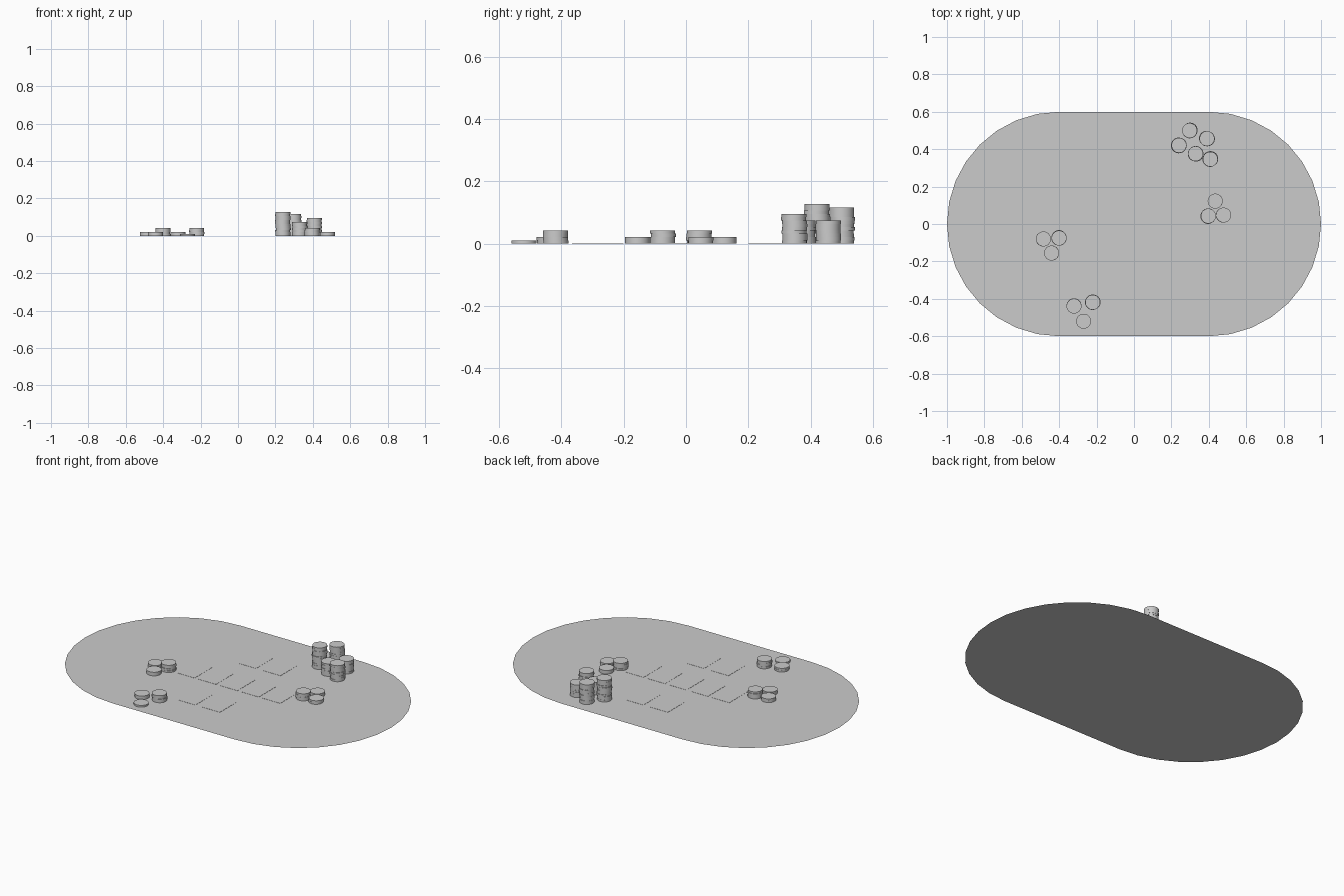
import bpy, bmesh, math, random

if "Cube" in bpy.data.objects:
    bpy.data.objects.remove(bpy.data.objects["Cube"])

random.seed(4)
CHIP_R, CHIP_H = 0.04, 0.0106
CARD_W, CARD_L, CARD_H = 0.115, 0.165, 0.001


def finish(bm, name):
    mesh = bpy.data.meshes.new(name)
    bm.to_mesh(mesh)
    bm.free()
    obj = bpy.data.objects.new(name, mesh)
    bpy.context.collection.objects.link(obj)
    return obj


def stadium(half_straight, radius, steps):
    """Outline of two half circles joined by straight sides."""
    pts = []
    for side, start in ((1, -90), (-1, 90)):
        for i in range(steps + 1):
            a = math.radians(start + 180 * i / steps)
            pts.append((side * half_straight + radius * math.cos(a), radius * math.sin(a), 0))
    return pts


# Flat felt table top
bm = bmesh.new()
bm.faces.new([bm.verts.new(p) for p in stadium(0.4, 0.6, 16)])
finish(bm, "felt_table_top")


# Chip stacks: slightly uneven piles of thin discs
def chip_stack(name, x, y, count):
    bm = bmesh.new()
    for i in range(count):
        j = 0.0025 if 0 < i < count - 1 else 0.001
        new = bmesh.ops.create_cone(bm, cap_ends=True, segments=32, radius1=CHIP_R,
                                    radius2=CHIP_R, depth=CHIP_H)["verts"]
        bmesh.ops.translate(bm, verts=new, vec=(x + random.uniform(-j, j),
                                                y + random.uniform(-j, j),
                                                (i + 0.5) * CHIP_H))
    obj = finish(bm, name)
    bpy.ops.object.select_all(action='DESELECT')
    obj.select_set(True)
    bpy.context.view_layer.objects.active = obj
    bpy.ops.object.shade_smooth_by_angle(angle=math.radians(35))


groups = {
    "winner_chips": [(0.24, 0.42, 12), (0.298, 0.50, 11), (0.39, 0.457, 7),
                     (0.33, 0.376, 7), (0.408, 0.347, 9)],
    "right_chips": [(0.397, 0.043, 4), (0.478, 0.048, 2), (0.435, 0.123, 2)],
    "left_chips": [(-0.40, -0.075, 4), (-0.485, -0.08, 2), (-0.44, -0.155, 2)],
    "front_chips": [(-0.22, -0.418, 4), (-0.32, -0.438, 2), (-0.27, -0.52, 1)],
}
for name, stacks in groups.items():
    for n, (x, y, count) in enumerate(stacks, 1):
        chip_stack(f"{name}_{n}", x, y, count)


# Thin playing cards lying on the felt
def card(name, x, y):
    bm = bmesh.new()
    bmesh.ops.create_cube(bm, size=1)
    bmesh.ops.scale(bm, verts=bm.verts, vec=(CARD_W, CARD_L, CARD_H))
    bmesh.ops.translate(bm, verts=bm.verts, vec=(x, y, CARD_H / 2 + 0.0005))
    finish(bm, name)


for i in range(5):
    card(f"shared_card_{i + 1}", (i - 2) * 0.14, -0.005)
for side, x in (("left", -0.08), ("right", 0.08)):
    card(f"back_hand_card_{side}", x, 0.283)
    card(f"front_hand_card_{side}", x, -0.283)
